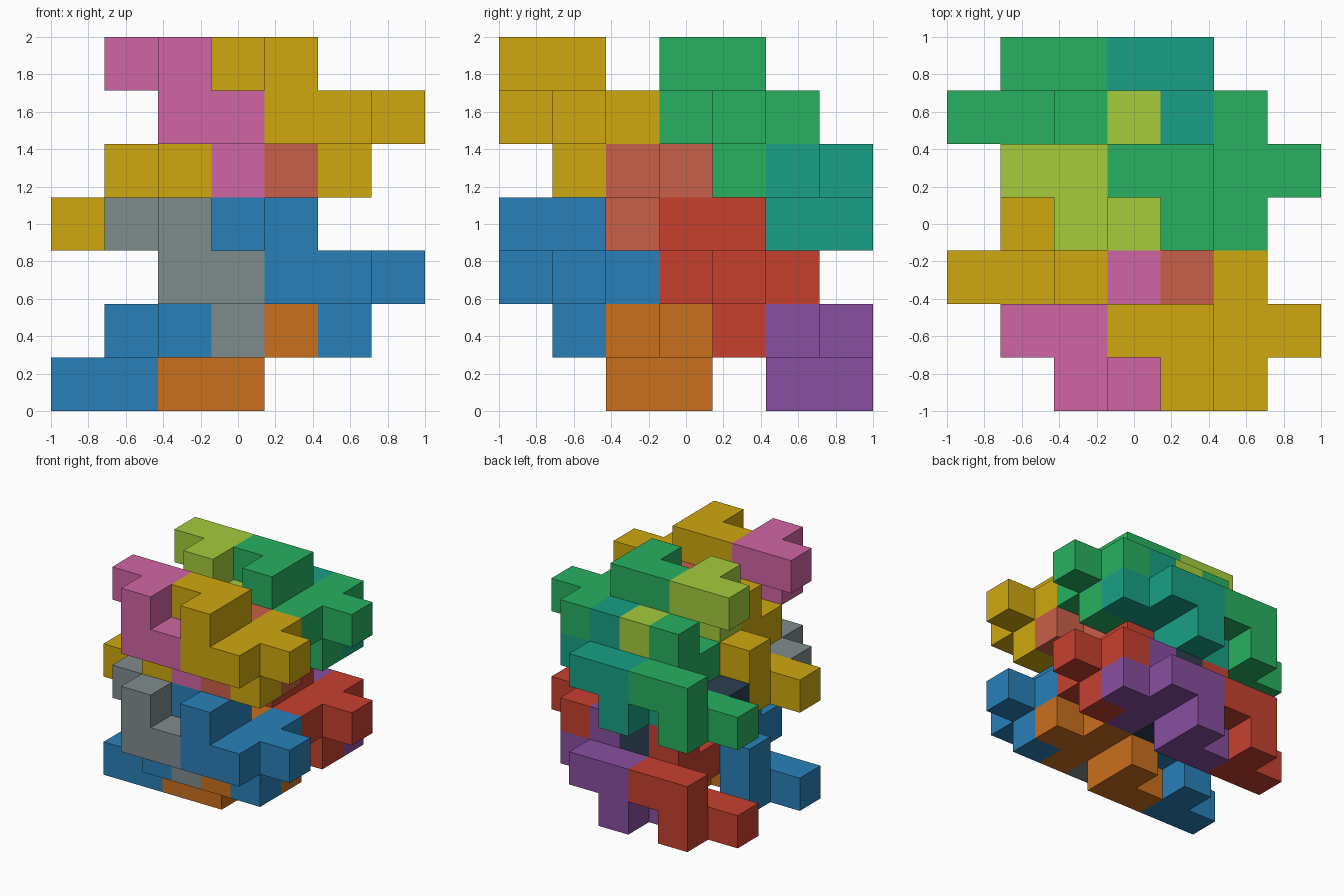
import bpy, bmesh
from mathutils import Vector

if "Cube" in bpy.data.objects:
    bpy.data.objects.remove(bpy.data.objects["Cube"])

U = 2 / 7  # one cell

# Nine-cell interlocking block, as grid cells
CELLS = [(1, 1, 3), (2, 1, 3), (2, 0, 3), (2, 0, 2), (3, 0, 2),
         (3, 1, 2), (4, 1, 2), (3, 2, 2), (3, 1, 1)]
# The same block turned half round the x axis and slid one cell left
TURNED = [(x - 1, 3 - y, 3 - z) for x, y, z in CELLS]

COLOURS = {
    "grey": "7F8C8D", "blue": "2980B9", "orange": "CA6F1E",
    "pink": "D065A3", "gold": "D0A810", "coral": "C9604A",
    "navy": "2C3E50", "red": "C7402F", "purple": "884EA0",
    "lime": "A5CC3C", "green": "28B060", "teal": "18A085",
}


def linear(c):
    return c / 12.92 if c <= 0.04045 else ((c + 0.055) / 1.055) ** 2.4


def material(name):
    h = COLOURS[name]
    m = bpy.data.materials.new(name)
    m.diffuse_color = [linear(int(h[i:i + 2], 16) / 255) for i in (0, 2, 4)] + [1]
    m.use_nodes = True
    m.node_tree.nodes["Principled BSDF"].inputs["Base Color"].default_value = m.diffuse_color
    return m


MATS = {n: material(n) for n in COLOURS}


def block(name, cells, shift, colour):
    """Outer skin of a group of cells, with flat areas merged."""
    cells = {tuple(a + b for a, b in zip(c, shift)) for c in cells}
    bm = bmesh.new()
    for c in cells:
        centre = Vector(c) + Vector((0.5, 0.5, 0.5))
        for axis in range(3):
            for s in (-1, 1):
                n = Vector((0, 0, 0))
                n[axis] = s
                if tuple(int(v) for v in Vector(c) + n) in cells:
                    continue
                a = Vector((0, 0, 0))
                a[(axis + 1) % 3] = 1
                b = n.cross(a)
                corners = (a + b, b - a, -a - b, a - b)
                bm.faces.new([bm.verts.new(
                    (centre + (n + k) / 2) * U - Vector((1, 1, 0))) for k in corners])
    bmesh.ops.remove_doubles(bm, verts=bm.verts, dist=1e-4)
    bmesh.ops.dissolve_limit(bm, angle_limit=0.01, verts=bm.verts, edges=bm.edges)
    mesh = bpy.data.meshes.new(name)
    bm.to_mesh(mesh)
    bm.free()
    mesh.materials.append(MATS[colour])
    ob = bpy.data.objects.new(name, mesh)
    bpy.context.collection.objects.link(ob)


# Four groups of four blocks, repeated every three cells back and up
GROUPS = {
    (0, 0, 0): ("front_lower", "grey", "blue", "orange"),
    (0, 0, 3): ("front_upper", "pink", "gold", "coral"),
    (0, 3, 0): ("back_lower", "navy", "red", "purple"),
    (0, 3, 3): ("back_upper", "lime", "green", "teal"),
}
for (x, y, z), (name, first, shared, last) in GROUPS.items():
    block(name + "_left_block", CELLS, (x, y, z), first)
    block(name + "_right_block", CELLS, (x + 2, y, z), shared)
    block(name + "_left_turned_block", TURNED, (x, y, z), shared)
    block(name + "_right_turned_block", TURNED, (x + 2, y, z), last)
